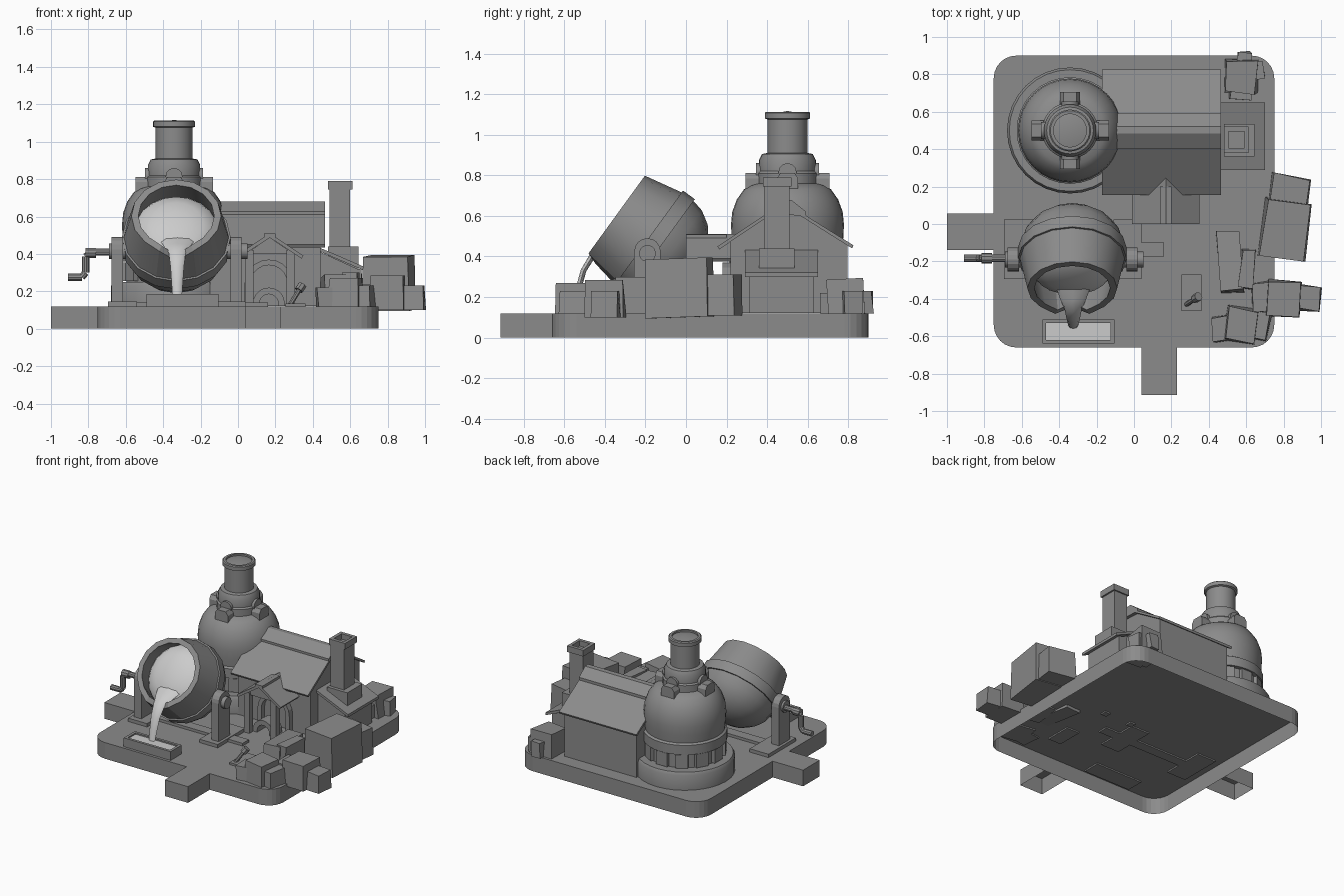
import bpy, bmesh, random
from math import sin, cos, pi, radians
from mathutils import Vector, Matrix

if "Cube" in bpy.data.objects:
    bpy.data.objects.remove(bpy.data.objects["Cube"])

random.seed(4)


def colour(name, v):
    m = bpy.data.materials.new(name)
    m.diffuse_color = (v, v, v, 1)
    m.use_nodes = True
    m.node_tree.nodes["Principled BSDF"].inputs["Base Color"].default_value = m.diffuse_color
    return m


molten = colour("molten", 0.6)
iron = colour("iron", 0.26)


def finish(name, bm, smooth=None, mat=None):
    bmesh.ops.remove_doubles(bm, verts=bm.verts, dist=1e-5)
    bmesh.ops.recalc_face_normals(bm, faces=bm.faces)
    me = bpy.data.meshes.new(name)
    bm.to_mesh(me)
    bm.free()
    ob = bpy.data.objects.new(name, me)
    bpy.context.collection.objects.link(ob)
    me.materials.append(mat or iron)
    if smooth:
        bpy.ops.object.select_all(action='DESELECT')
        ob.select_set(True)
        bpy.context.view_layer.objects.active = ob
        bpy.ops.object.shade_smooth_by_angle(angle=radians(smooth))
    return ob


def prism(name, pts, axis, a, b, open_bottom=False, mat=None):
    """Extrude a 2D outline along an axis from a to b."""
    put = {'x': lambda p, t: (t, p[0], p[1]), 'y': lambda p, t: (p[0], t, p[1]),
           'z': lambda p, t: (p[0], p[1], t)}[axis]
    bm = bmesh.new()
    lo = [bm.verts.new(put(p, a)) for p in pts]
    hi = [bm.verts.new(put(p, b)) for p in pts]
    n = len(pts)
    for i in range(n):
        bm.faces.new((lo[i], lo[(i + 1) % n], hi[(i + 1) % n], hi[i]))
    bm.faces.new(hi)
    if not open_bottom:
        bm.faces.new(lo)
    ob = finish(name, bm, mat=mat)
    if open_bottom and ob.data.polygons[n].normal.z < 0:
        ob.data.flip_normals()
    return ob


def box(name, x0, x1, y0, y1, z0, z1, **kw):
    return prism(name, [(x0, y0), (x1, y0), (x1, y1), (x0, y1)], 'z', z0, z1, **kw)


def lathe(name, prof, n, mtx, smooth=35, tweak=None, mat=None):
    """Revolve (radius, height) points about local z."""
    bm = bmesh.new()
    rings = [[bm.verts.new((r * cos(2 * pi * i / n), r * sin(2 * pi * i / n), z))
              for i in range(n)] for r, z in prof]
    for A, B in zip(rings, rings[1:]):
        for i in range(n):
            bm.faces.new((A[i], A[(i + 1) % n], B[(i + 1) % n], B[i]))
    for v in bm.verts:
        if tweak:
            tweak(v)
    bmesh.ops.transform(bm, matrix=mtx, verts=bm.verts)
    return finish(name, bm, smooth, mat)


def rod(name, p, q, r, n=12):
    p, q = Vector(p), Vector(q)
    d = q - p
    m = Matrix.Translation(p) @ d.to_track_quat('Z', 'Y').to_matrix().to_4x4()
    return lathe(name, [(0, 0), (r, 0), (r, d.length), (0, d.length)], n, m)


def crate(name, x, y, sx, sy, z0, z1, turn, tilt=0):
    """Slightly irregular block."""
    bm = bmesh.new()
    bmesh.ops.create_cube(bm, size=1)
    for v in bm.verts:
        k = 0.95 if v.co.z > 0 else 1
        v.co = Vector((v.co.x * sx * k, v.co.y * sy * k, v.co.z * (z1 - z0)))
        v.co.x += random.uniform(-.008, .008)
        v.co.y += random.uniform(-.008, .008)
    m = (Matrix.Translation((x, y, (z0 + z1) / 2)) @ Matrix.Rotation(radians(turn), 4, 'Z')
         @ Matrix.Rotation(radians(tilt), 4, 'X'))
    bmesh.ops.transform(bm, matrix=m, verts=bm.verts)
    return finish(name, bm)


# Base plate, hollow underneath, with two tabs
outline = []
for cx, cy, a0 in ((.63, .78, 0), (-.63, .78, 90), (-.63, -.54, 180), (.63, -.54, 270)):
    outline += [(cx + .12 * cos(radians(a0 + t)), cy + .12 * sin(radians(a0 + t)))
                for t in range(0, 91, 15)]
prism("base", outline, 'z', 0, .12, open_bottom=True)
box("left_tab", -1, -.75, -.14, .055, 0, .12, open_bottom=True)
box("front_tab", .04, .23, -.915, -.66, 0, .12, open_bottom=True)

# Furnace
F = Matrix.Translation((-.342, .5, 0))
lathe("furnace", [(.337, .121), (.337, .23), (.325, .25), (.255, .25), (.255, .36),
                  (.285, .36), (.285, .43), (.27, .44), (.276, .5), (.278, .56), (.272, .62),
                  (.25, .68), (.215, .73), (.185, .75), (.15, .76), (.15, .81), (.14, .82),
                  (.14, .875), (.125, .905), (.099, .91), (.099, 1.075), (.112, 1.08),
                  (.112, 1.107), (.105, 1.113), (.088, 1.113), (.088, 1.1), (0, 1.117)], 32, F)
for i in range(12):
    b = box("furnace_block", .24, .276, -.045, .045, .255, .355)
    b.data.transform(F @ Matrix.Rotation(2 * pi * i / 12, 4, 'Z'))
for i in range(4):
    m = F @ Matrix.Rotation(i * pi / 2, 4, 'Z')
    p = prism("furnace_port", [(-.053, .735), (.053, .735), (.053, .785), (.035, .812),
                               (-.035, .812), (-.053, .785)], 'x', .11, .207)
    p.data.transform(m)
    rod("furnace_port_arch", m @ Vector((.1, 0, .815)), m @ Vector((.155, 0, .815)), .045)

# House
prism("house_walls", [(.22, .121), (.795, .121), (.795, .46), (.485, .65), (.22, .48)], 'x', -.15, .44)
prism("house_roof", [(.155, .45), (.485, .668), (.825, .455), (.818, .44), (.485, .65), (.163, .435)],
      'x', -.17, .465)
prism("ridge_cap", [(.40, .61), (.40, .628), (.485, .68), (.52, .678), (.59, .622), (.59, .60)],
      'x', -.17, .465)

# Lean-to with chimney
box("lean_to", .43, .66, .31, .63, .121, .32)
prism("lean_to_gable", [(.42, .31), (.66, .31), (.42, .42)], 'y', .31, .63)
prism("lean_to_roof", [(.41, .425), (.70, .30), (.70, .32), (.41, .445)], 'y', .29, .65)
box("chimney_foot", .48, .645, .36, .535, .31, .44)
box("chimney", .49, .60, .385, .51, .4, .75)
for x0, x1, y0, y1 in ((.48, .505, .38, .52), (.59, .612, .38, .52),
                       (.48, .612, .38, .405), (.48, .612, .495, .52)):
    box("chimney_cap", x0, x1, y0, y1, .745, .79)

# Porch and doorway
prism("porch_roof", [(-.01, .39), (.17, .51), (.35, .39), (.34, .375), (.17, .487), (0, .375)],
      'y', .0, .25)
prism("porch_gable", [(.04, .40), (.30, .40), (.17, .487)], 'y', .03, .05)
box("porch_ridge", .14, .2, 0, .2, .485, .508)
for x in (.06, .28):
    box("porch_post", x - .022, x + .022, .015, .06, .11, .42)


def arch(name, cx, z0, zs, r0, r1, y0, y1):
    arc = [pi * i / 10 for i in range(11)]
    pts = [(cx + r1, z0)] + [(cx + r1 * cos(t), zs + r1 * sin(t)) for t in arc] + [(cx - r1, z0)]
    pts += [(cx - r0, z0)] + [(cx - r0 * cos(t), zs + r0 * sin(t)) for t in arc] + [(cx + r0, z0)]
    prism(name, pts, 'y', y0, y1)


arch("door_arch", .165, .121, .24, .10, .13, .18, .24)
arch("hearth_mouth", .165, .121, .135, .05, .085, .06, .16)

# Ladle stands
for x0, x1 in ((-.695, -.54), (-.11, .04)):
    box("stand_plate", x0, x1, -.295, .025, .11, .145)
box("stand_bar", -.6, .16, -.175, -.1, .11, .14)
for x0, x1 in ((-.675, -.615), (-.04, .02)):
    pts = [(-.255, .11), (-.125, .11)] + [(-.19 + .065 * cos(t * pi / 8), .425 + .065 * sin(t * pi / 8))
                                          for t in range(9)]
    prism("stand", pts, 'x', x0, x1)
rod("trunnion", (-.69, -.19, .415), (.05, -.19, .415), .042)

# Crank
path = [(-.68, .41), (-.785, .41), (-.815, .385), (-.815, .3), (-.835, .275), (-.91, .275)]
for (x0, z0), (x1, z1) in zip(path, path[1:]):
    rod("crank", (x0, -.183, z0), (x1, -.183, z1), .02, 10)
rod("crank_collar", (-.815, -.183, .405), (-.76, -.183, .405), .028, 10)

# Tilted ladle: outer shell, band, inner wall and pouring lip
T = Matrix.Translation((-.33, -.176, .482)) @ Matrix.Rotation(radians(54), 4, 'X')


def lip(v):
    r = v.co.xy.length
    if v.co.z > .15 and r > .19 and v.co.y < -.95 * r:
        v.co.y *= 1.06
        v.co.z -= .06
    elif v.co.z > .15 and r > .19 and v.co.y < -.9 * r:
        v.co.y *= 1.05


R = .28
prof = [(R * cos(radians(t)), -.05 + (R - .05) * sin(radians(t))) for t in (-90, -72, -54, -36, -18)]
prof += [(R, -.06), (.291, -.06), (.291, .012), (R, .012), (.24, .207), (.203, .207),
         (.235, .03), (.15, -.1), (0, -.12)]
lathe("ladle", prof, 16, T, 25, lip)
lathe("molten_pool", [(0, 0), (.222, .075), (.2, .105), (.14, .135), (.07, .15), (0, .155)],
      20, T, 40, mat=molten)

# Pouring stream: y, z, half width, half thickness, flow slope
bm = bmesh.new()
rings = []
for y, z, w, t, s in ((-.33, .475, .095, .02, .4), (-.40, .44, .07, .018, .5), (-.46, .405, .045, .016, .7),
                      (-.505, .33, .036, .014, 1.3), (-.53, .24, .03, .014, 1.4), (-.55, .15, .024, .014, 1.5)):
    rings.append([bm.verts.new((-.325 + w * cos(k * pi / 4), y - t * sin(s) * sin(k * pi / 4),
                                z + t * cos(s) * sin(k * pi / 4))) for k in range(8)])
for A, B in zip(rings, rings[1:]):
    for k in range(8):
        bm.faces.new((A[k], A[(k + 1) % 8], B[(k + 1) % 8], B[k]))
bm.faces.new(rings[0])
bm.faces.new(rings[-1])
finish("molten_stream", bm, 50, molten)

# Casting mould
box("mould_board", -.49, -.105, -.64, -.51, .11, .15)
for x0, x1, y0, y1 in ((-.49, -.47, -.64, -.51), (-.125, -.105, -.64, -.51),
                       (-.47, -.125, -.64, -.62), (-.47, -.125, -.53, -.51)):
    box("mould_rim", x0, x1, y0, y1, .14, .185)
box("molten_ingot", -.47, -.125, -.62, -.53, .145, .175, mat=molten)

# Small control lever
box("lever_plate", .255, .36, -.465, -.27, .11, .135)
rod("lever", (.28, -.43, .13), (.335, -.395, .22), .013, 8)
rod("lever_knob", (.325, -.40, .205), (.345, -.388, .235), .024, 8)

# Ore blocks: x, y, sx, sy, z0, z1, turn, tilt
for c in ((.81, -.03, .25, .31, .10, .39, -8, 2), (.83, .17, .21, .18, .11, .31, -9, 0),
          (.51, -.2, .13, .33, .11, .28, 5, -4), (.605, -.24, .08, .21, .11, .3, -5, 0),
          (.47, -.56, .10, .13, .11, .22, 5, 0), (.575, -.54, .17, .18, .11, .27, -8, 0),
          (.68, -.54, .09, .15, .11, .23, -10, 0), (.70, -.39, .14, .16, .11, .24, 6, 0),
          (.80, -.40, .17, .19, .10, .285, -4, 0), (.94, -.4, .11, .13, .10, .23, -7, 0),
          (.57, .79, .18, .18, .11, .29, -3, 3), (.65, .82, .08, .09, .11, .23, 8, 0),
          (.59, .895, .075, .05, .12, .23, 0, 0), (.57, .71, .12, .09, .11, .22, -6, 0)):
    crate("ore_block", *c)
